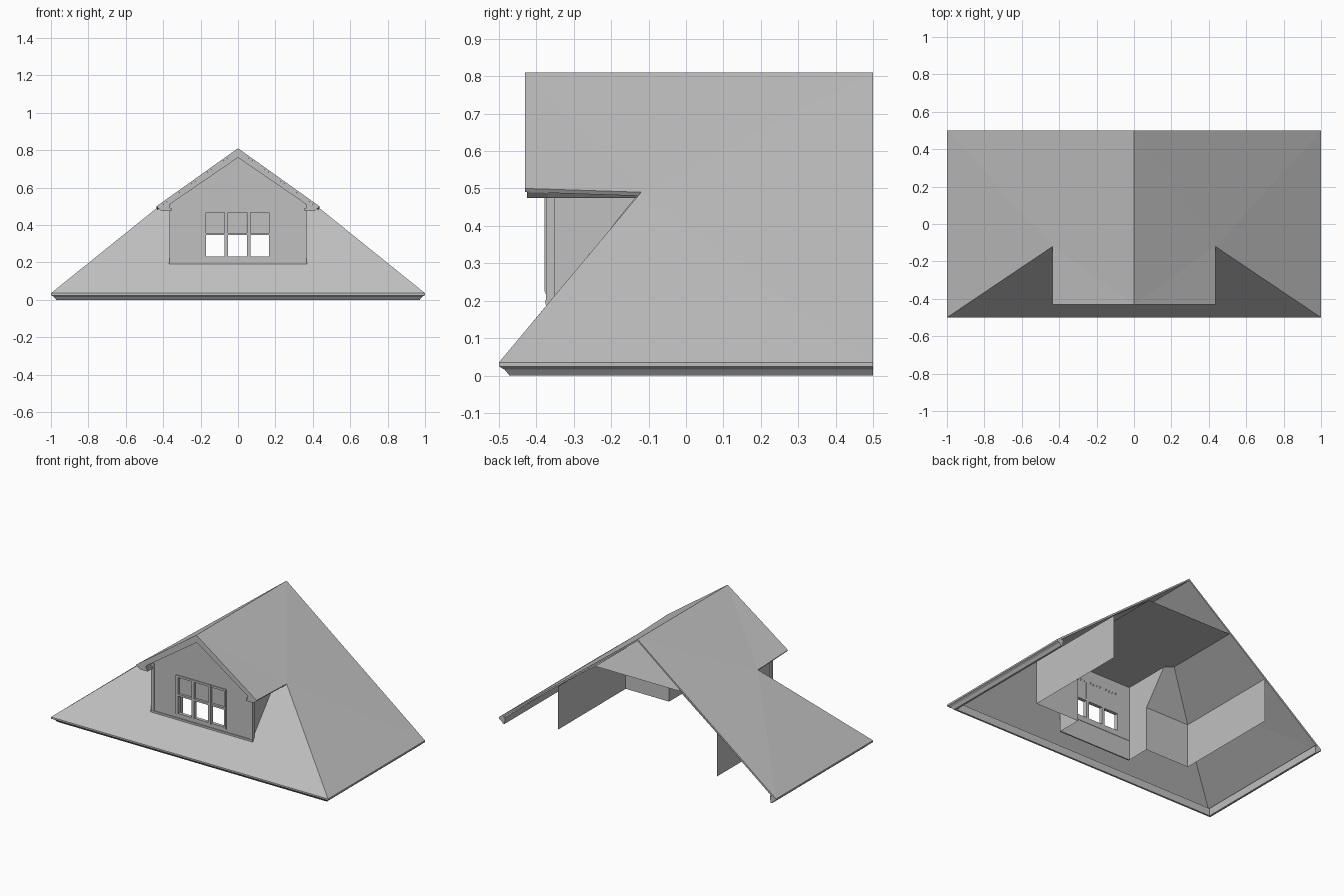
import bpy, bmesh

old = bpy.data.objects.get("Cube")
if old:
    bpy.data.objects.remove(old, do_unlink=True)

grey = bpy.data.materials.new("plain_grey")
grey.use_nodes = True
grey.diffuse_color = (0.53, 0.53, 0.53, 1)
grey.node_tree.nodes["Principled BSDF"].inputs["Base Color"].default_value = (0.53, 0.53, 0.53, 1)


def finish(name, bm):
    mesh = bpy.data.meshes.new(name)
    bm.to_mesh(mesh)
    bm.free()
    mesh.materials.append(grey)
    obj = bpy.data.objects.new(name, mesh)
    bpy.context.scene.collection.objects.link(obj)
    return obj


def flip(points):
    return [(-x, y, z) for x, y, z in points]


def sheet(name, polygons, thickness=0.0, upward=False):
    """Joined flat polygons, optionally thickened downward."""
    bm = bmesh.new()
    for poly in polygons:
        bm.faces.new([bm.verts.new(p) for p in poly])
    bmesh.ops.remove_doubles(bm, verts=bm.verts, dist=0.0005)
    bm.normal_update()
    if upward:
        for f in bm.faces:
            if f.normal.z < 0:
                f.normal_flip()
    obj = finish(name, bm)
    if thickness:
        mod = obj.modifiers.new("thickness", 'SOLIDIFY')
        mod.thickness = thickness
        mod.offset = -1
    return obj


def prism(name, outline, y0, y1):
    """Outline in x and z, extruded along y."""
    bm = bmesh.new()
    face = bm.faces.new([bm.verts.new((x, y0, z)) for x, z in outline])
    new = bmesh.ops.extrude_face_region(bm, geom=[face])["geom"]
    bmesh.ops.translate(bm, vec=(0, y1 - y0, 0),
                        verts=[v for v in new if isinstance(v, bmesh.types.BMVert)])
    bmesh.ops.recalc_face_normals(bm, faces=bm.faces)
    return finish(name, bm)


def box(name, x0, x1, y0, y1, z0, z1):
    return prism(name, [(x0, z0), (x1, z0), (x1, z1), (x0, z1)], y0, y1)


FRONT, BACK, TOP, EAVE = -0.5, 0.5, 0.81, 0.035
WALL, CEIL, FLOOR, KNEE = -0.36, 0.552, 0.067, 0.35

# Main roof slopes, running forward over the dormer
ridge_f, ridge_b = (0, -0.43, TOP), (0, BACK, TOP)
eave_b, eave_f = (1, BACK, EAVE), (1, FRONT, EAVE)
hip_top, verge = (0.435, -0.12, 0.49), (0.435, -0.43, 0.5)
slopes = [[ridge_f, verge, hip_top], [ridge_f, hip_top, ridge_b],
          [hip_top, eave_f, eave_b], [hip_top, eave_b, ridge_b]]
slopes += [flip(p) for p in slopes]

# Front hip with a notch where the dormer opens into the room
notch = [(0.26, -0.12, 0.49), (0.26, WALL, 0.203)]
half_hip = [eave_f, hip_top] + notch
slopes.append(half_hip + flip(half_hip)[::-1])
sheet("roof", slopes, 0.012, upward=True)

# Eave gutter swept round the right, front and left edges
profile = [(0, EAVE), (0, 0.024), (0.015, 0.016), (0.028, 0), (0.04, 0), (0.045, 0.045)]
bm = bmesh.new()
rings = []
for sx, end in ((1, 'b'), (1, 'f'), (-1, 'f'), (-1, 'b')):
    rings.append([bm.verts.new((sx * (1 - d), BACK if end == 'b' else FRONT + d, z))
                  for d, z in profile])
for a, b in zip(rings, rings[1:]):
    for i in range(len(profile)):
        j = (i + 1) % len(profile)
        bm.faces.new((a[i], a[j], b[j], b[i]))
bm.faces.new(rings[0])
bm.faces.new(rings[-1])
bmesh.ops.recalc_face_normals(bm, faces=bm.faces)
finish("eave_gutter", bm)

# Attic room lining: knee walls, sloped ceilings and dormer sides
side = [
    [(0.573, -0.197, FLOOR), (0.573, BACK, FLOOR), (0.573, BACK, KNEE), (0.573, -0.197, KNEE)],
    [(0.573, -0.197, KNEE), (0.573, BACK, KNEE), (0.305, BACK, CEIL), (0.305, 0, CEIL)],
    [(0.573, -0.197, FLOOR), (0.573, -0.197, KNEE), (0.26, -0.197, KNEE), (0.26, -0.197, FLOOR)],
    [(0.573, -0.197, KNEE), (0.305, 0, CEIL), (0.26, -0.04, CEIL), (0.26, -0.197, KNEE)],
    [(0.26, WALL, FLOOR), (0.26, -0.197, FLOOR), (0.26, -0.197, KNEE),
     (0.26, -0.04, CEIL), (0.26, WALL, CEIL)],
]
sheet("left_room_lining", side)
sheet("right_room_lining", [flip(p) for p in side])
half = [(0.305, BACK, CEIL), (0.305, 0, CEIL), (0.26, -0.04, CEIL), (0.26, WALL, CEIL)]
sheet("ceiling", [half + flip(half)[::-1]])

# Dormer front wall and its inner lining, cut for the window
gable = prism("dormer_front_wall", [(-0.36, 0.19), (0.36, 0.19), (0.36, 0.515),
                                    (0, 0.77), (-0.36, 0.515)], -0.37, WALL)
lining = box("dormer_inner_wall", -0.26, 0.26, WALL, -0.352, FLOOR, CEIL)
cutter = box("window_cutter", -0.175, 0.17, -0.45, -0.3, 0.225, 0.475)
cutter.hide_render = True
for wall in (gable, lining):
    mod = wall.modifiers.new("window", 'BOOLEAN')
    mod.operation = 'DIFFERENCE'
    mod.solver = 'EXACT'
    mod.object = cutter
    bpy.context.view_layer.objects.active = wall
    bpy.ops.object.modifier_apply(modifier="window")
bpy.data.objects.remove(cutter, do_unlink=True)

# Window frame, mullions, transom and blinds
for name, x0, x1 in (("left_jamb", 0.165, 0.175), ("right_jamb", -0.185, -0.17),
                     ("left_mullion", 0.048, 0.066), ("right_mullion", -0.072, -0.054)):
    box(name, x0, x1, -0.378, -0.352, 0.225, 0.48)
for name, z0, z1 in (("window_sill", 0.218, 0.232), ("window_head", 0.466, 0.48),
                     ("transom", 0.345, 0.358)):
    box(name, -0.185, 0.175, -0.375, -0.353, z0, z1)
for i, x in enumerate((-0.17, -0.054, 0.066)):
    box(f"blind_{i + 1}", x, x + 0.1, -0.36, -0.354, 0.356, 0.468)
box("wall_base_trim", -0.368, 0.368, -0.376, -0.365, 0.19, 0.202)

# Dormer cheeks, corner posts, barge boards and boxed eaves
for s, word in ((1, "left"), (-1, "right")):
    sheet(word + "_cheek", [[(s * 0.357, -0.365, 0.19), (s * 0.357, -0.365, 0.5),
                             (s * 0.357, -0.115, 0.5)]])
    a, b = sorted((s * 0.345, s * 0.366))
    box(word + "_corner_post", a, b, -0.374, -0.352, 0.19, 0.51)
    barge = [(0, 0.8), (0.43, 0.492), (0.41, 0.475), (0.365, 0.475), (0.365, 0.51), (0, 0.76)]
    prism(word + "_barge_board", [(s * x, z) for x, z in barge], -0.425, -0.369)
    prism(word + "_boxed_eave", [(s * x, z) for x, z in
                                 ((0.355, 0.475), (0.41, 0.475), (0.425, 0.49), (0.355, 0.49))],
          -0.425, -0.13)
